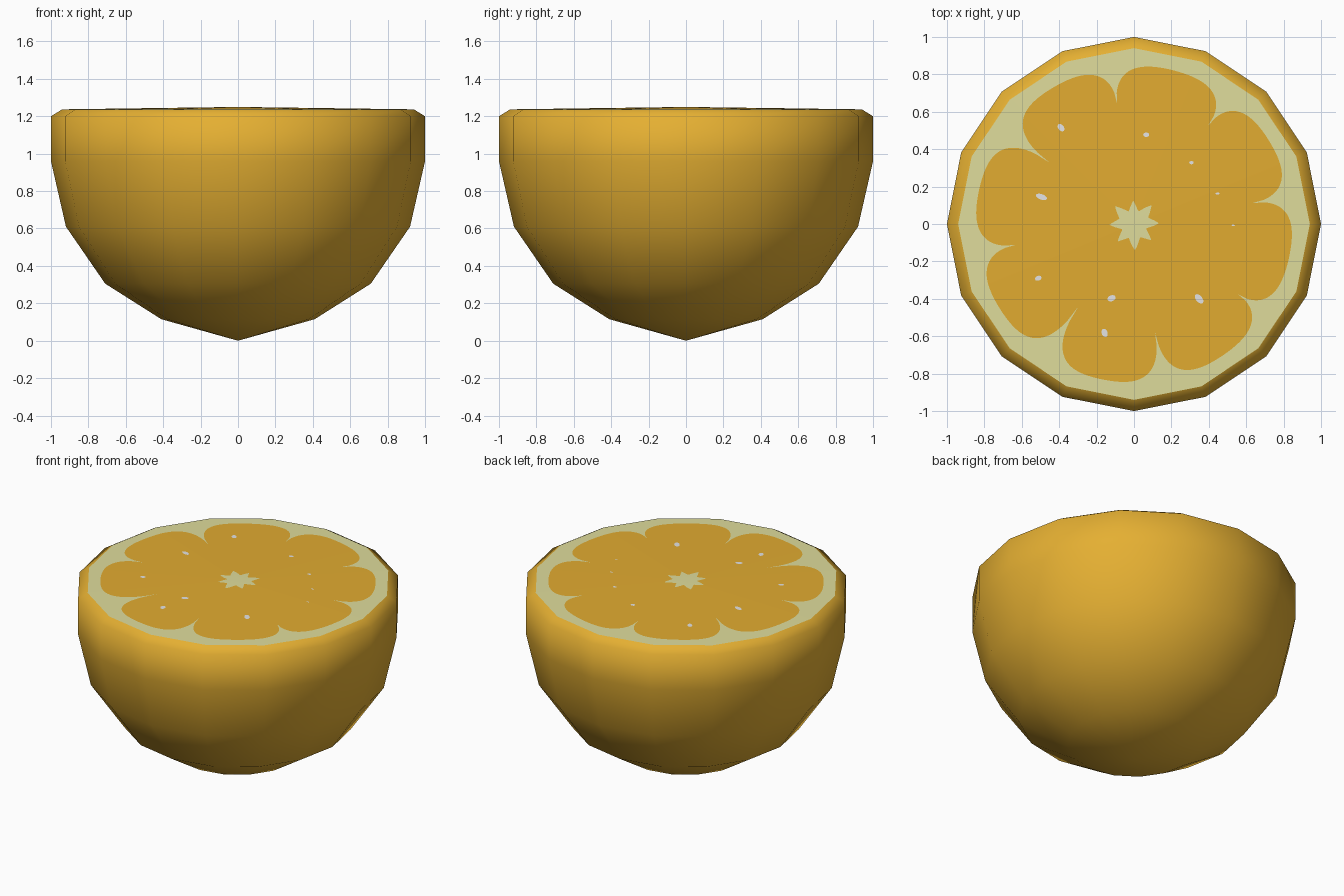
import bpy, bmesh, math
from math import sin, cos, pi, radians

if "Cube" in bpy.data.objects:
    bpy.data.objects.remove(bpy.data.objects["Cube"])


def material(name, rgb):
    m = bpy.data.materials.new(name)
    m.diffuse_color = (*rgb, 1)
    m.use_nodes = True
    m.node_tree.nodes["Principled BSDF"].inputs["Base Color"].default_value = m.diffuse_color
    return m


rind = material("rind orange", (0.78, 0.43, 0.032))
flesh = material("flesh orange", (0.76, 0.41, 0.030))
pith = material("pale pith", (0.74, 0.72, 0.33))
white = material("seed white", (0.78, 0.78, 0.78))


def finish(bm, name, mats, smooth=True):
    bm.normal_update()
    me = bpy.data.meshes.new(name)
    for f in bm.faces:
        f.smooth = smooth
    bm.to_mesh(me)
    bm.free()
    for m in mats:
        me.materials.append(m)
    ob = bpy.data.objects.new(name, me)
    bpy.context.collection.objects.link(ob)
    return ob


# Rind: 16-sided low-poly bowl with a bevelled rim
SIDES = 16
RIM, RIM_Z, TOP_Z = 0.94, 1.237, 1.25
profile = [(0.41, 0.115), (0.71, 0.305), (0.92, 0.61), (1, 0.96), (1, 1.2), (RIM, RIM_Z)]
bm = bmesh.new()
rings = [[bm.verts.new((r * cos(2 * pi * i / SIDES), r * sin(2 * pi * i / SIDES), z))
          for i in range(SIDES)] for r, z in profile]
pole = bm.verts.new((0, 0, 0))
for i in range(SIDES):
    j = (i + 1) % SIDES
    bm.faces.new((pole, rings[0][j], rings[0][i]))
    for a, b in zip(rings, rings[1:]):
        bm.faces.new((a[i], a[j], b[j], b[i]))
finish(bm, "rind", [rind])

# Cut face: pith core star, lobed flesh and pith border in one gently domed surface
notches = [(10, 0.64), (53, 0.66), (98, 0.65), (144, 0.555), (190, 0.64),
           (236, 0.53), (281, 0.59), (326, 0.67), (370, 0.64)]   # angle, depth


def rim_radius(deg):
    step = 360 / SIDES
    return RIM * cos(radians(step / 2)) / cos(radians(deg % step - step / 2))


def lobe_radius(deg):
    if deg < notches[0][0]:
        deg += 360
    for (a, ra), (b, rb) in zip(notches, notches[1:]):
        if a <= deg <= b:
            u = 2 * (deg - a) / (b - a) - 1
            tip = ra if u < 0 else rb
            return tip + (0.848 - tip) * math.sqrt(max(0, 1 - u ** 4))


def star_radius(deg):
    u = abs(((deg - 2) % 45) / 22.5 - 1)      # 1 on a spike, 0 between
    return 0.077 + 0.055 * u ** 1.5 + 0.008 * sin(radians(deg * 3))


def surface_z(r, deg):
    return TOP_Z - (TOP_Z - RIM_Z) * r / rim_radius(deg)


N = 720
bm = bmesh.new()
centre = bm.verts.new((0, 0, TOP_Z))
cols = []
for k in range(N):
    d = k * 360 / N
    cols.append([bm.verts.new((r * cos(radians(d)), r * sin(radians(d)), surface_z(r, d)))
                 for r in (star_radius(d), lobe_radius(d), rim_radius(d))])
for k in range(N):
    a, b = cols[k], cols[(k + 1) % N]
    bm.faces.new((centre, a[0], b[0])).material_index = 0
    bm.faces.new((a[0], a[1], b[1], b[0])).material_index = 1
    bm.faces.new((a[1], a[2], b[2], b[1])).material_index = 0
finish(bm, "cut_face", [pith, flesh])

# Seeds: small oval plates: x, y, half length, half width, turn
seeds = [(-0.39, 0.515, 0.023, 0.015, -50), (0.065, 0.477, 0.016, 0.012, 0),
         (0.307, 0.328, 0.012, 0.009, 0), (0.447, 0.163, 0.012, 0.005, 0),
         (0.53, -0.007, 0.009, 0.004, 0), (0.348, -0.40, 0.030, 0.017, -50),
         (-0.12, -0.397, 0.023, 0.016, 20), (-0.157, -0.582, 0.023, 0.016, -70),
         (-0.512, -0.29, 0.018, 0.013, 20), (-0.495, 0.145, 0.031, 0.015, -20)]
bm = bmesh.new()
for x, y, l, w, turn in seeds:
    c, s = cos(radians(turn)), sin(radians(turn))
    loop = []
    for i in range(14):
        p, q = l * cos(2 * pi * i / 14), w * sin(2 * pi * i / 14)
        px, py = x + p * c - q * s, y + p * s + q * c
        z = surface_z(math.hypot(px, py), math.degrees(math.atan2(py, px)))
        loop.append(bm.verts.new((px, py, z + 0.002)))
    bm.faces.new(loop)
finish(bm, "seeds", [white], smooth=False)
